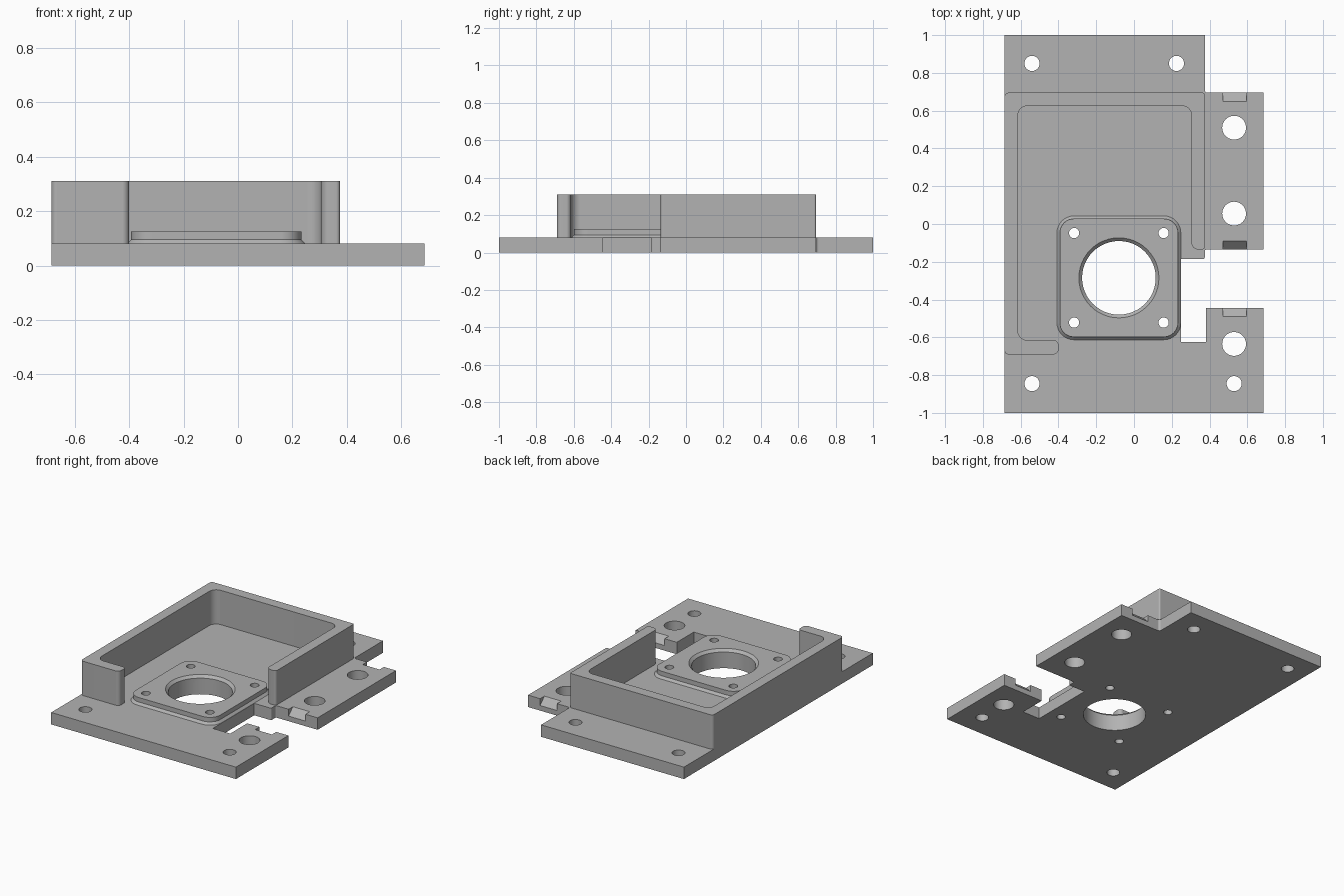
import bpy, bmesh, math
from mathutils import Vector

cube = bpy.data.objects.get("Cube")
if cube:
    bpy.data.objects.remove(cube)

metal = bpy.data.materials.new("machined grey")
GREY = (0.45, 0.45, 0.45, 1)
metal.diffuse_color = GREY
metal.use_nodes = True
metal.node_tree.nodes["Principled BSDF"].inputs["Base Color"].default_value = GREY

PLATE_TOP, WALL_TOP = 0.08, 0.31
BORE = (-0.08, -0.285)


def rounded(points, steps=8):
    """Turn (x, y, radius) corners at right angles into a filleted outline."""
    out = []
    for i, (x, y, r) in enumerate(points):
        p = Vector((x, y))
        if r == 0:
            out.append(p)
            continue
        a = (Vector(points[i - 1][:2]) - p).normalized()
        b = (Vector(points[(i + 1) % len(points)][:2]) - p).normalized()
        for k in range(steps + 1):
            t = math.pi / 2 * k / steps
            out.append(p + r * (a * (1 - math.sin(t)) + b * (1 - math.cos(t))))
    return out


def square(centre, half, r):
    x, y = centre
    return rounded([(x + sx * half, y + sy * half, r)
                    for sx, sy in ((-1, -1), (1, -1), (1, 1), (-1, 1))])


def circle(centre, r, n=48):
    return [Vector((centre[0] + r * math.cos(2 * math.pi * k / n),
                    centre[1] + r * math.sin(2 * math.pi * k / n))) for k in range(n)]


def loft(name, layers):
    """Closed solid through (outline, z) layers with equal point counts."""
    bm = bmesh.new()
    rings = [[bm.verts.new((p.x, p.y, z)) for p in line] for line, z in layers]
    bm.faces.new(rings[0][::-1])
    bm.faces.new(rings[-1])
    n = len(rings[0])
    for low, high in zip(rings, rings[1:]):
        for i in range(n):
            j = (i + 1) % n
            bm.faces.new((low[i], low[j], high[j], high[i]))
    bmesh.ops.recalc_face_normals(bm, faces=bm.faces)
    mesh = bpy.data.meshes.new(name)
    bm.to_mesh(mesh)
    bm.free()
    obj = bpy.data.objects.new(name, mesh)
    bpy.context.collection.objects.link(obj)
    mesh.materials.append(metal)
    return obj


def drill(centre, r, low=-0.1, high=0.4):
    return loft("cutter", [(circle(centre, r), low), (circle(centre, r), high)])


def ramp(x0, x1, edge, inward):
    """Wedge cutter that slopes the top edge of the plate at y = edge."""
    deep, over = 0.045, 0.02
    a, b = edge - inward * over, edge + inward * (deep + over)

    def box(ya, yb):
        return [Vector(p) for p in ((x0, ya), (x1, ya), (x1, yb), (x0, yb))]
    return loft("cutter", [(box(a, a + inward * 0.001), PLATE_TOP - deep - over),
                           (box(a, b), PLATE_TOP + over)])


def cut(obj, cutters):
    for c in cutters:
        c.hide_render = True
        m = obj.modifiers.new("cut", "BOOLEAN")
        m.operation, m.solver, m.object = "DIFFERENCE", "EXACT", c
    bpy.context.view_layer.update()
    graph = bpy.context.evaluated_depsgraph_get()
    mesh = bpy.data.meshes.new_from_object(obj.evaluated_get(graph))
    obj.modifiers.clear()
    obj.data = mesh
    for c in cutters:
        bpy.data.objects.remove(c)


# Base plate with side ears and the slot beside the bore
outline = rounded([
    (-0.685, -1, 0), (0.685, -1, 0), (0.685, -0.445, 0), (0.38, -0.445, 0),
    (0.38, -0.625, 0), (0.25, -0.625, 0), (0.25, -0.185, 0), (0.375, -0.185, 0.01),
    (0.375, -0.135, 0.01), (0.685, -0.135, 0), (0.685, 0.695, 0),
    (0.375, 0.695, 0.015), (0.375, 1, 0), (-0.685, 1, 0)])
plate = loft("base_plate", [(outline, 0), (outline, PLATE_TOP)])

# Enclosure wall, open at the front right
outline = rounded([
    (-0.685, -0.69, 0.02), (-0.4, -0.69, 0.025), (-0.4, -0.615, 0.025),
    (-0.615, -0.615, 0.05), (-0.615, 0.625, 0.05), (0.305, 0.625, 0.05),
    (0.305, -0.135, 0.034), (0.375, -0.135, 0.015), (0.375, 0.695, 0.01),
    (-0.685, 0.695, 0.02)])
wall = loft("enclosure_wall", [(outline, PLATE_TOP), (outline, WALL_TOP)])

# Raised mounting pad with a sloped foot
pad = loft("mounting_pad", [(square(BORE, 0.328, 0.09), PLATE_TOP),
                            (square(BORE, 0.313, 0.075), 0.095),
                            (square(BORE, 0.313, 0.075), 0.125)])

# Holes through the plate
holes = [(-0.54, 0.85, 0.04), (0.225, 0.85, 0.04), (-0.54, -0.845, 0.04),
         (0.53, -0.845, 0.04), (0.53, 0.51, 0.063), (0.53, 0.055, 0.063),
         (0.53, -0.635, 0.063)]


def bore_cutters():
    screws = [drill((BORE[0] + sx * 0.237, BORE[1] + sy * 0.237), 0.027)
              for sx in (-1, 1) for sy in (-1, 1)]
    return screws + [drill(BORE, 0.195)]


cut(plate, [drill((x, y), r) for x, y, r in holes] + bore_cutters()
    + [ramp(0.47, 0.595, y, d) for y, d in ((0.695, -1), (-0.135, 1), (-0.445, -1))])
countersink = loft("cutter", [(circle(BORE, 0.195), 0.108), (circle(BORE, 0.227), 0.14)])
cut(pad, bore_cutters() + [countersink])

# Smooth curved sides while keeping flats flat
for obj in (plate, wall, pad):
    bpy.ops.object.select_all(action="DESELECT")
    obj.select_set(True)
    bpy.context.view_layer.objects.active = obj
    bpy.ops.object.shade_smooth_by_angle(angle=math.radians(30))
    normals = obj.modifiers.new("flat_weighting", "WEIGHTED_NORMAL")
    normals.keep_sharp = True
